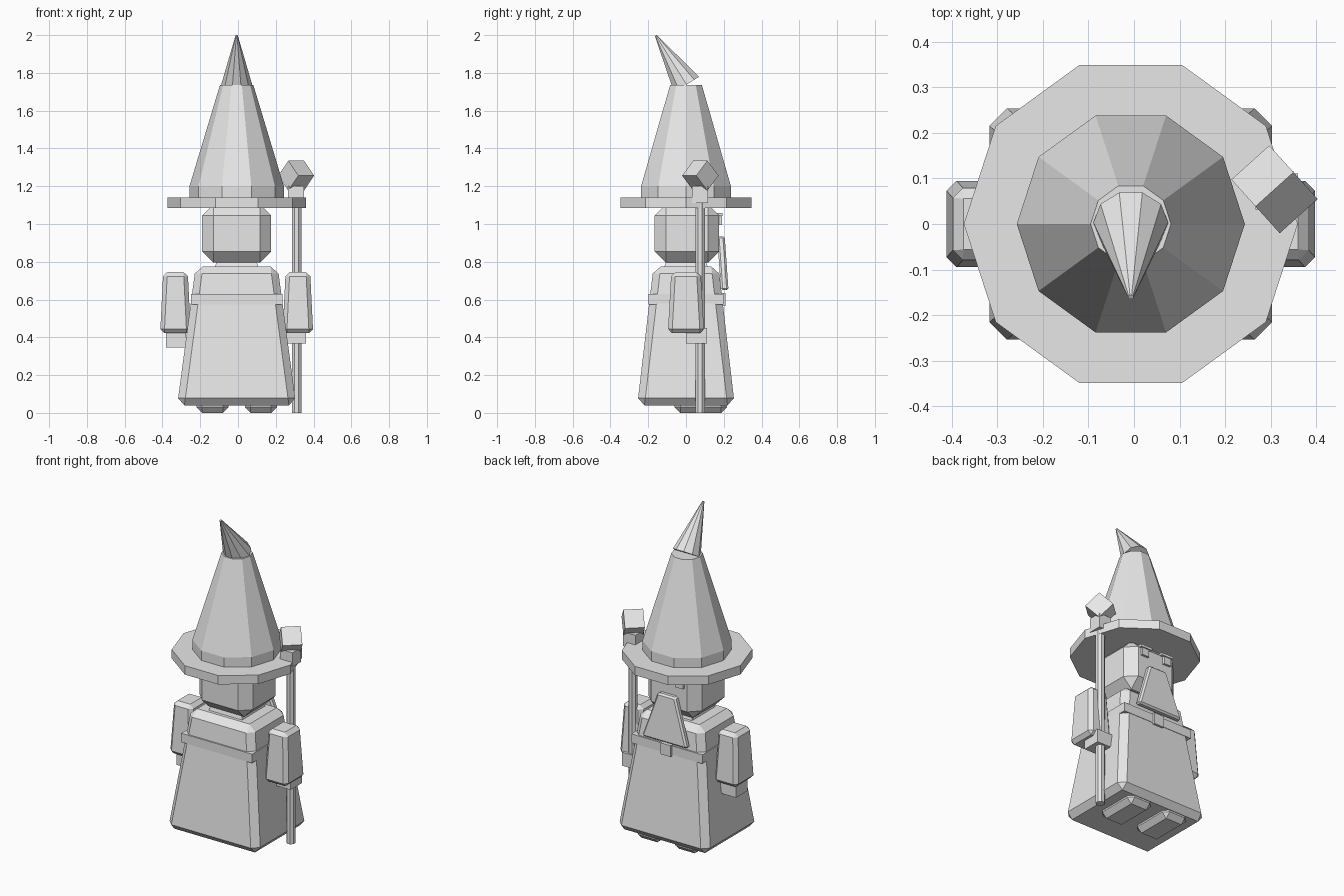
import bpy, bmesh
from math import pi, radians
from mathutils import Matrix, Vector

if "Cube" in bpy.data.objects:
    bpy.data.objects.remove(bpy.data.objects["Cube"], do_unlink=True)

MID = -0.007  # body centre line; the staff shifts the overall bounds

grey = bpy.data.materials.new("plain_grey")
grey.use_nodes = True
grey.diffuse_color = (0.8, 0.8, 0.8, 1)
grey.node_tree.nodes["Principled BSDF"].inputs["Base Color"].default_value = (0.8, 0.8, 0.8, 1)


def finish(name, bm):
    bmesh.ops.recalc_face_normals(bm, faces=bm.faces)
    mesh = bpy.data.meshes.new(name)
    bm.to_mesh(mesh)
    bm.free()
    mesh.materials.append(grey)
    obj = bpy.data.objects.new(name, mesh)
    bpy.context.collection.objects.link(obj)
    return obj


def block(name, x, z, low, high=None, y=0, y_top=None, bevel=0):
    """Box between two heights; low and high are half sizes in x and y."""
    high = high or low
    y_top = y if y_top is None else y_top
    bm = bmesh.new()
    bmesh.ops.create_cube(bm, size=2)
    for v in bm.verts:
        top = v.co.z > 0
        half = high if top else low
        v.co = (x + v.co.x * half[0], (y_top if top else y) + v.co.y * half[1], z[top])
    if bevel:
        bmesh.ops.bevel(bm, geom=bm.edges[:], offset=bevel, segments=1,
                        affect='EDGES', clamp_overlap=True)
    return finish(name, bm)


def turned(name, start, end, r1, r2, sides, spin=pi / 2):
    """Straight-sided cone or prism from one point to another."""
    start, end = Vector(start), Vector(end)
    axis = end - start
    turn = Vector((0, 0, 1)).rotation_difference(axis).to_matrix().to_4x4()
    place = Matrix.Translation((start + end) / 2) @ turn @ Matrix.Rotation(spin, 4, 'Z')
    bm = bmesh.new()
    bmesh.ops.create_cone(bm, cap_ends=True, segments=sides, radius1=r1, radius2=r2,
                          depth=axis.length, matrix=place)
    return finish(name, bm)


# Robe, belt and feet
block("robe", MID, (0.04, 0.775), (0.315, 0.258), (0.217, 0.172), bevel=0.038)
block("belt", MID, (0.575, 0.63), (0.243, 0.198))
block("buckle", MID, (0.565, 0.635), (0.035, 0.02), y=0.19)
for side, word in ((1, "left"), (-1, "right")):
    block(word + "_foot", MID + side * 0.128, (0, 0.1), (0.085, 0.138), y=0.078, bevel=0.03)
    block(word + "_sleeve", MID + side * 0.324, (0.422, 0.745), (0.081, 0.096),
          (0.065, 0.078), bevel=0.022)
    # Face details
    block(word + "_eye", MID + side * 0.08, (0.995, 1.04), (0.025, 0.015), y=0.175)
    block(word + "_brow", MID + side * 0.075, (1.043, 1.058), (0.04, 0.015), y=0.178)

# Hands
block("right_hand", -0.328, (0.345, 0.45), (0.053, 0.055))
block("left_hand", 0.307, (0.367, 0.45), (0.053, 0.056), y=0.055)

# Head, neck and beard
block("neck", MID, (0.74, 0.82), (0.125, 0.125), (0.1, 0.1))
block("head", MID, (0.795, 1.105), (0.183, 0.171), y=0.005, bevel=0.06)
block("beard", MID, (0.65, 0.935), (0.155, 0.02), (0.06, 0.02),
      y=0.205, y_top=0.185, bevel=0.01)

# Pointed hat with a bent tip
turned("hat_brim", (MID, 0, 1.085), (MID, 0, 1.14), 0.366, 0.366, 10)
turned("hat_band", (MID, 0, 1.14), (MID, 0, 1.2), 0.25, 0.25, 10)
turned("hat_cone", (MID, 0, 1.2), (MID, 0, 1.737), 0.25, 0.088, 10)
turned("hat_tip", (MID, 0.003, 1.738), (MID, -0.16, 1.998), 0.082, 0.006, 10)

# Staff with a tilted cube on top
turned("staff_pole", (0.31, 0.075, 0), (0.31, 0.075, 1.13), 0.027, 0.027, 8, pi / 8)
block("staff_collar", 0.308, (1.112, 1.2), (0.042, 0.042), y=0.074)
bm = bmesh.new()
bmesh.ops.create_cube(bm, size=0.112, matrix=Matrix.Translation((0.308, 0.076, 1.256))
                      @ Matrix.Rotation(radians(42), 4, 'Z') @ Matrix.Rotation(pi / 4, 4, 'X'))
finish("staff_crystal", bm)
